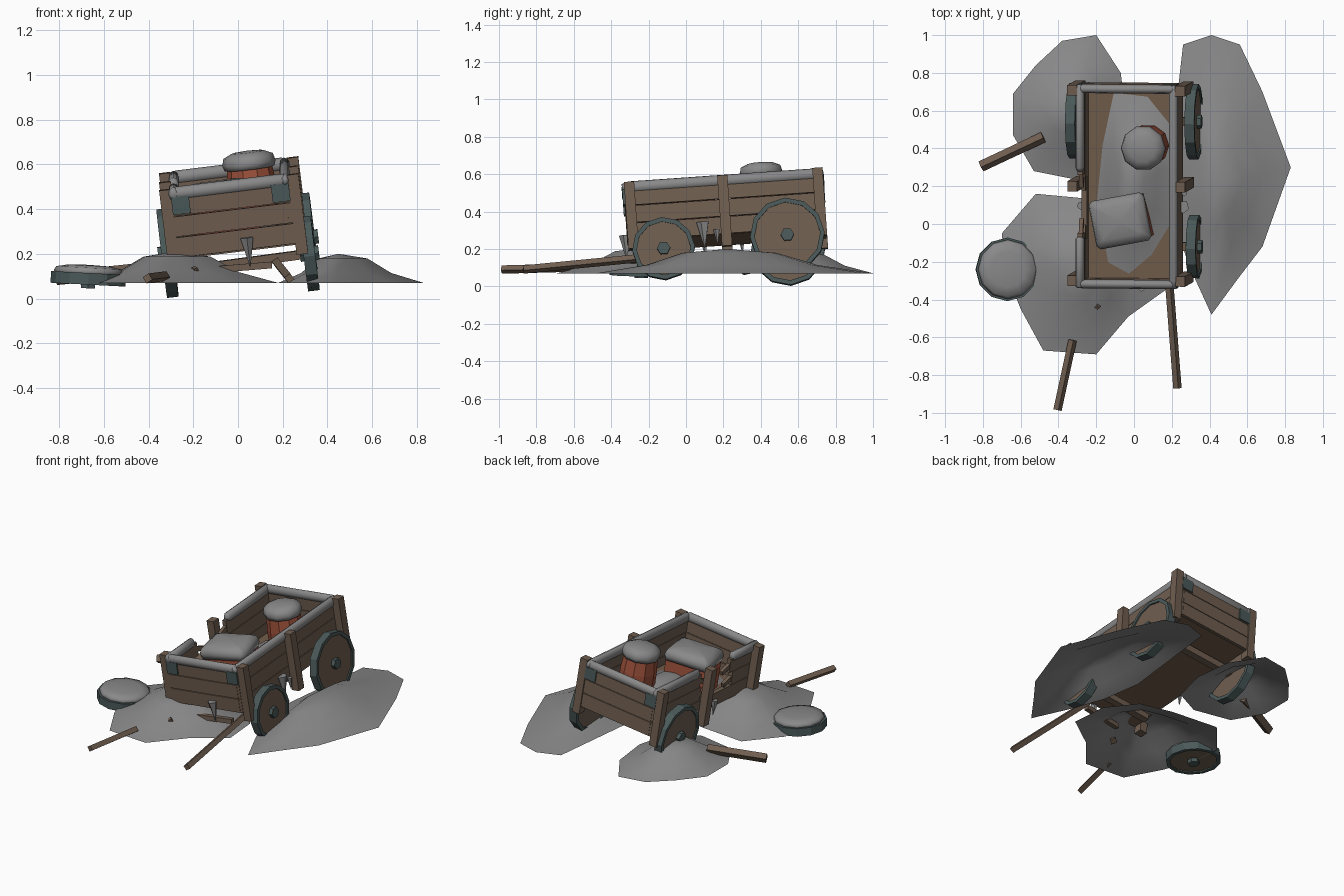
import bpy, bmesh, math
from mathutils import Matrix, Vector

if "Cube" in bpy.data.objects:
    bpy.data.objects.remove(bpy.data.objects["Cube"])

def material(name, c):
    m = bpy.data.materials.new(name)
    m.diffuse_color = (*c, 1)
    m.use_nodes = True
    m.node_tree.nodes["Principled BSDF"].inputs["Base Color"].default_value = m.diffuse_color
    return m

WOOD = material("weathered wood", (0.16, 0.112, 0.08))
FLOOR = material("plank floor wood", (0.165, 0.108, 0.07))
METAL = material("dark teal iron", (0.07, 0.1, 0.1))
RED = material("red cargo", (0.35, 0.085, 0.045))
SNOW = material("snow", (0.25, 0.25, 0.255))

T, R = Matrix.Translation, Matrix.Rotation
I = Matrix.Identity(4)
# The whole cart is pitched and rolled in the snow
CART = T((0, 0.22, 0.22)) @ R(math.radians(4), 4, 'X') @ R(math.radians(-7), 4, 'Y')

def finish(name, bm, mat, M=I, smooth=False, normals=True):
    if normals:
        bmesh.ops.recalc_face_normals(bm, faces=bm.faces)
    me = bpy.data.meshes.new(name)
    bm.to_mesh(me)
    bm.free()
    me.materials.append(mat)
    for p in me.polygons:
        p.use_smooth = smooth
    ob = bpy.data.objects.new(name, me)
    ob.matrix_world = M
    bpy.context.collection.objects.link(ob)
    return ob

def box(name, c, s, mat, M=CART, rz=0):
    bm = bmesh.new()
    bmesh.ops.create_cube(bm, size=1, matrix=T(c) @ R(rz, 4, 'Z') @ Matrix.Diagonal((*s, 1)))
    return finish(name, bm, mat, M)

def cone(name, c, r1, r2, h, n, mat, M=CART, rot=I, sx=1):
    bm = bmesh.new()
    bmesh.ops.create_cone(bm, cap_ends=True, segments=n, radius1=r1, radius2=r2, depth=h,
                          matrix=T(c) @ rot @ Matrix.Diagonal((sx, 1, 1, 1)))
    return finish(name, bm, mat, M)

def beam(name, p, q, w, h, mat, M=I, roll=0):
    p, q = Vector(p), Vector(q)
    d = q - p
    return box(name, (0, 0, 0), (w, h, d.length), mat,
               M @ T((p + q) / 2) @ d.to_track_quat('Z', 'Y').to_matrix().to_4x4(), roll)

def loft(name, rings, mat, M=I, top=None, bottom=False):
    """Skin equal-length rings, optionally closed by a peak point."""
    bm = bmesh.new()
    vs = [[bm.verts.new(p) for p in r] for r in rings]
    n = len(vs[0])
    for a, b in zip(vs, vs[1:]):
        for i in range(n):
            bm.faces.new((a[i], a[(i + 1) % n], b[(i + 1) % n], b[i]))
    if top:
        t = bm.verts.new(top)
        for i in range(n):
            bm.faces.new((vs[-1][i], vs[-1][(i + 1) % n], t))
    if bottom:
        bm.faces.new(vs[0][::-1])
    return finish(name, bm, mat, M, True, bottom)

def mound(name, outline, peak, h, z0, M=I):
    """Open snow shell rising from an irregular outline."""
    rings = [[(peak[0] + (x - peak[0]) * s, peak[1] + (y - peak[1]) * s, z0 + h * k)
              for x, y in outline] for s, k in ((1, 0), (0.62, 0.34), (0.34, 0.84))]
    loft(name, rings, SNOW, M, (*peak, z0 + h))

# Snow drifts (outlines run counter-clockwise)
mound("drift_right", [(.26, .95), (.22, .6), (.18, .25), (.22, -.02), (.3, -.24), (.41, -.48), (.55, -.29),
                      (.68, -.12), (.83, .3), (.68, .7), (.56, .95), (.41, 1.0)], (.45, .22), .13, .07)
mound("drift_rear_left", [(-.38, .97), (-.52, .84), (-.64, .69), (-.64, .47), (-.53, .28), (-.28, .23),
                          (-.1, .32), (-.04, .55), (-.07, .8), (-.2, 1.0)], (-.34, .6), .12, .07)
mound("drift_front_left", [(-.52, .16), (-.7, -.05), (-.68, -.25), (-.6, -.45), (-.48, -.67), (-.2, -.69),
                           (-.03, -.49), (.18, -.34), (.16, -.1), (.02, .08), (-.2, .13)], (-.28, -.22), .14, .07)

# Cart floor and snow lying on it
box("floor", (0, 0, .045), (.5, 1.03, .03), FLOOR)
mound("snow_on_floor", [(-.1, .48), (-.16, .2), (-.19, -.1), (-.13, -.42), (-.02, -.48), (.1, -.38), (.21, -.2),
                        (.22, .1), (.21, .3), (.08, .46)], (.0, .0), .12, .062, CART)

# Plank walls; the upper planks on the left side are snapped in the middle
PH, Z0 = .094, .03
for i in range(3):
    z = Z0 + PH * (i + .5)
    box("right_plank", (.25, 0, z), (.028, 1.06, PH - .004), WOOD)
    for s in (-1, 1):
        box("end_plank", (0, s * .518, z), (.49, .028, PH - .004), WOOD)
    if i == 0:
        box("left_plank", (-.25, 0, z), (.028, 1.06, PH - .004), WOOD)
    else:
        a, b = -.33 + .04 * i, .02 + .02 * i
        box("left_plank_front", (-.25, (-.53 + a) / 2, z), (.028, a + .53, PH - .004), WOOD)
        box("left_plank_rear", (-.25, (.53 + b) / 2, z), (.028, .53 - b, PH - .004), WOOD)
        # splintered ends
        for y, d in ((a, 1), (b, -1)):
            beam("splinter", (-.25, y - d * .01, z), (-.25, y + d * .07, z - .03), .022, .03, WOOD, CART)

# Posts outside the walls
for s in (-1, 1):
    for y, zb, zt in ((-.5, -.02, .34), (0, -.04, .34), (.51, -.02, .345)):
        box("post", (s * .288, y, (zb + zt) / 2), (.052, .055, zt - zb), WOOD)

# Snow lying along the wall tops
def snow_roll(p, q, r=.024):
    p, q = Vector(p), Vector(q)
    d = (q - p).normalized()
    side = Vector((-d.y, d.x, 0))
    rings = []
    for t, k in ((0, .6), (.04, 1), (.96, 1), (1, .6)):
        c = p.lerp(q, t)
        rings.append([c + side * (math.cos(a) * r * k) + Vector((0, 0, math.sin(a) * r * 1.3 * k))
                      for a in [j * math.tau / 8 for j in range(8)]])
    ob = loft("snow_roll", rings, SNOW, CART, None, True)
    bm = bmesh.new()
    bm.from_mesh(ob.data)
    bmesh.ops.holes_fill(bm, edges=bm.edges)
    bm.to_mesh(ob.data)
    bm.free()

ZR = .318
snow_roll((.25, -.54, ZR), (.25, .54, ZR))
snow_roll((-.25, -.54, ZR), (-.25, -.27, ZR))
snow_roll((-.25, .08, ZR), (-.25, .54, ZR))
for s in (-1, 1):
    snow_roll((-.26, s * .518, ZR), (.26, s * .518, ZR))

# Iron corner brackets on both ends
for sx in (-1, 1):
    for sy in (-1, 1):
        box("corner_bracket", (sx * .225, sy * .533, .265), (.08, .014, .08), METAL)

# Wheels: iron tyre, wooden disc, hexagonal hub
def wheel(c, r, M, rot):
    W = M @ T(c) @ rot
    n, w = 12, .026
    prof = [(r, -w), (r, w), (r - .024, w), (r - .024, -w)]
    rings = [[(math.cos(a) * pr, math.sin(a) * pr, pz) for a in [j * math.tau / n for j in range(n)]]
             for pr, pz in prof + prof[:1]]
    ob = loft("wheel_tyre", rings, METAL, W)
    for p in ob.data.polygons:
        p.use_smooth = False
    cone("wheel_disc", (0, 0, 0), r - .022, r - .022, .036, n, WOOD, W)
    cone("wheel_hub", (0, 0, 0), .036, .036, .085, 6, METAL, W)

RY = R(math.pi / 2, 4, 'Y')
wheel((.318, .325, -.008), .2, CART, RY)
wheel((-.318, .325, -.0005), .2, CART, RY)
wheel((.318, -.34, -.034), .168, CART, RY)
beam("rear_axle", (-.31, .325, -.01), (.31, .325, -.01), .045, .045, WOOD, CART)
beam("front_axle", (-.2, -.34, -.04), (.31, -.34, -.034), .045, .04, WOOD, CART)

# Fallen wheel with a snow cap
FALLEN = T((-.67, -.24, .088)) @ R(math.radians(3), 4, 'Y')
wheel((0, 0, 0), .168, FALLEN, I)

def cap(name, c, r, h, n, M):
    rings = [[(c[0] + math.cos(a) * r * k, c[1] + math.sin(a) * r * k, c[2] + h * z)
              for a in [j * math.tau / n for j in range(n)]]
             for k, z in ((.94, 0), (1.0, .3), (.93, .7), (.6, .93))]
    loft(name, rings, SNOW, M, (c[0], c[1], c[2] + h), True)

cap("fallen_wheel_snow", (0, 0, .018), .157, .045, 12, FALLEN)

# Barrel with snow cap
loft_rings = [[(.094 + math.cos(a) * r, .208 + math.sin(a) * r, z)
               for a in [j * math.tau / 10 for j in range(10)]]
              for r, z in ((.09, .062), (.112, .15), (.112, .25), (.1, .36))]
barrel = loft("barrel", loft_rings, RED, CART, (.094, .208, .361), True)
for p in barrel.data.polygons:
    p.use_smooth = False
cap("barrel_snow", (.094, .208, .34), .12, .08, 10, CART)

# Crate with a snow pillow
box("crate", (-.04, -.185, .16), (.27, .23, .2), RED, CART, math.radians(11))
P = CART @ T((-.04, -.185, .245)) @ R(math.radians(11), 4, 'Z')
rings = []
for k, z in ((.96, 0), (1, .03), (.94, .06), (.65, .08)):
    rings.append([(x * k, y * k, z) for x, y in ((-.13, -.13), (.13, -.13), (.15, -.11), (.15, .11),
                                                  (.13, .13), (-.13, .13), (-.15, .11), (-.15, -.11))])
loft("crate_snow", rings, SNOW, P, (0, 0, .086), True)

# Shafts, broken pieces and debris
beam("right_shaft", (.17, -.1, .165), (.23, -.87, .09), .032, .032, WOOD, I, .6)
beam("broken_left_shaft", (-.325, -.615, .1), (-.405, -.985, .09), .032, .032, WOOD, I, .6)
beam("broken_plank", (-.48, .46, .125), (-.81, .305, .09), .04, .045, WOOD, I, .6)
beam("broken_crossbar", (-.12, -.3, .128), (.15, -.27, .15), .03, .03, WOOD)
cone("wood_chip", (-.195, -.435, .125), .026, .012, .035, 4, WOOD, I, R(.6, 4, 'X'))

# Icicles
FLIP = R(math.pi, 4, 'X')
for x, y, z, r, h in ((.05, -.54, .02, .034, .13), (.275, -.12, .03, .036, .14), (.275, -.05, .015, .018, .08),
                      (-.275, -.12, .03, .022, .1), (-.275, .08, .03, .02, .08)):
    cone("icicle", (x, y, z), r, 0.002, h, 5, SNOW, CART, FLIP, .9)
